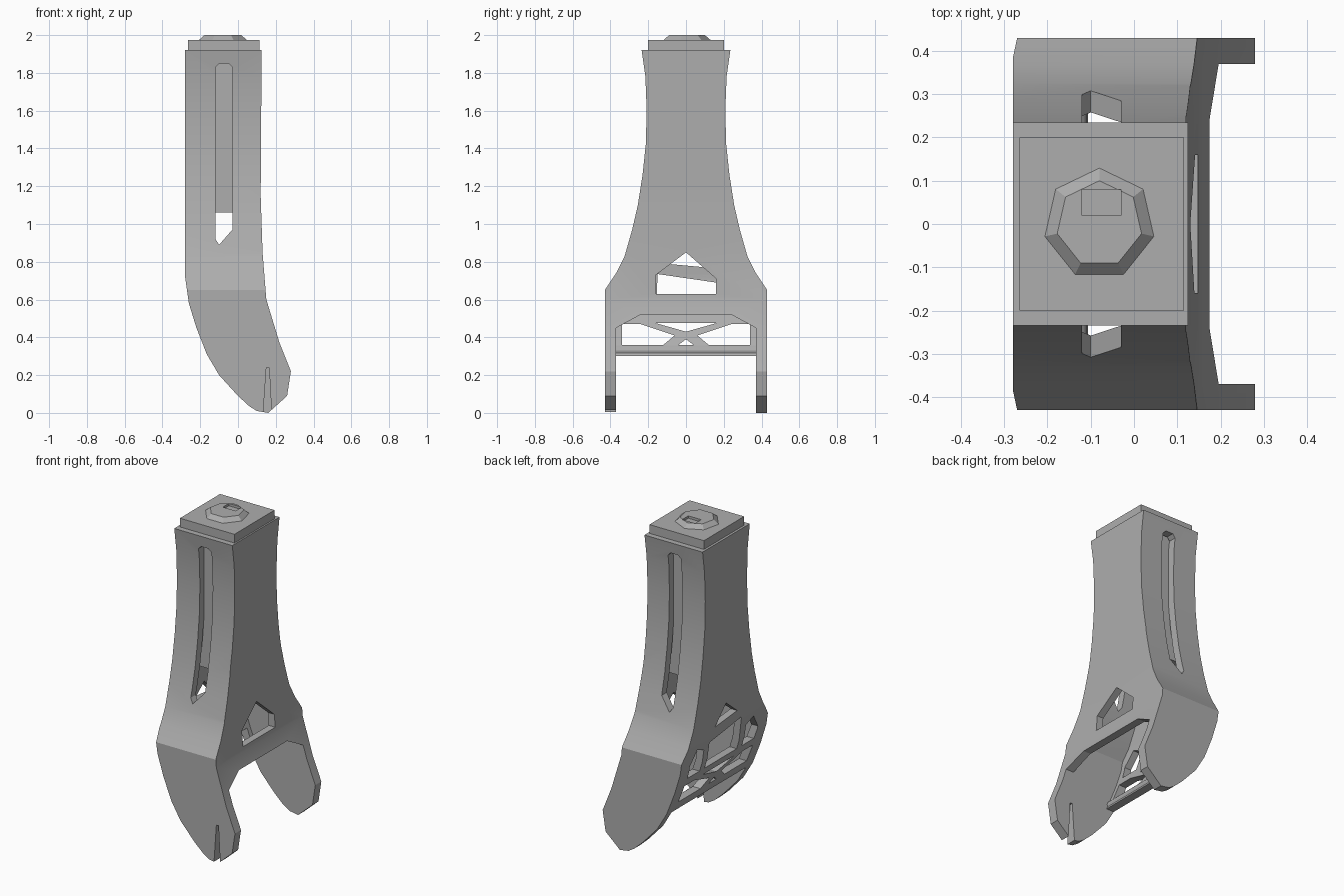
import bpy, bmesh, math
from mathutils import Vector

cube = bpy.data.objects.get("Cube")
if cube:
    bpy.data.objects.remove(cube)

grey = bpy.data.materials.new("plain grey")
grey.use_nodes = True
GREY = (0.42, 0.42, 0.42, 1)
grey.diffuse_color = GREY
grey.node_tree.nodes["Principled BSDF"].inputs["Base Color"].default_value = GREY


def make(name, bm):
    bmesh.ops.recalc_face_normals(bm, faces=bm.faces)
    mesh = bpy.data.meshes.new(name)
    bm.to_mesh(mesh)
    bm.free()
    mesh.materials.append(grey)
    obj = bpy.data.objects.new(name, mesh)
    bpy.context.collection.objects.link(obj)
    return obj


def prism(name, points, axis, lo, hi):
    """Extrude a flat outline along x, y or z."""
    place = {"x": lambda a, b, t: (t, a, b),
             "y": lambda a, b, t: (a, t, b),
             "z": lambda a, b, t: (a, b, t)}[axis]
    bm = bmesh.new()
    face = bm.faces.new([bm.verts.new(place(a, b, lo)) for a, b in points])
    out = bmesh.ops.extrude_face_region(bm, geom=[face])
    verts = [g for g in out["geom"] if isinstance(g, bmesh.types.BMVert)]
    bmesh.ops.translate(bm, verts=verts, vec=Vector(place(0, 0, hi - lo)))
    return make(name, bm)


def box(name, x, y, z):
    return prism(name, [(x[0], y[0]), (x[1], y[0]), (x[1], y[1]), (x[0], y[1])], "z", *z)


def combine(target, other, operation="DIFFERENCE"):
    mod = target.modifiers.new(operation.lower(), "BOOLEAN")
    mod.operation, mod.object, mod.solver = operation, other, "EXACT"
    bpy.context.view_layer.objects.active = target
    bpy.ops.object.modifier_apply(modifier=mod.name)
    bpy.data.objects.remove(other)


def mirrored(half):
    return half + [(-a, b) for a, b in reversed(half)]


# Side outline: straight column sweeping into an offset rounded foot
back_edge = [(-.28, 1.92), (-.28, .72), (-.26, .58), (-.22, .45), (-.165, .31)]
foot = [(-.10, .2), (0, .09), (.06, .035), (.1, .01), (.16, 0), (.26, .09), (.28, .22)]
front_edge = [(.22, .37), (.15, .6), (.13, .85), (.12, 1.15), (.125, 1.92)]
body = prism("flared_fork_body", back_edge + foot + front_edge, "y", -.6, .6)

# Flared outline seen along x
flare = [(.235, 1.92), (.215, 1.78), (.208, 1.6), (.213, 1.42), (.23, 1.26),
         (.255, 1.1), (.285, .97), (.325, .83), (.37, .74), (.43, .65)]
combine(body, prism("flare_cutter", mirrored([(.43, -.05)] + flare[::-1]), "x", -.6, .6), "INTERSECT")

# Hollow interior
inner = prism("inner_cutter",
              [(-.235, 1.88), (-.235, .72), (-.215, .59), (-.175, .47), (-.115, .32),
               (-.06, .2), (.2, .2), (.105, .6), (.085, .85), (.075, 1.15), (.075, 1.88)],
              "y", -.6, .6)
inner_flare = [(y - .05, z) for y, z in flare[:-1]] + [(.37, .65)]
combine(inner, prism("inner_flare", mirrored([(.37, -.1)] + inner_flare[::-1]), "x", -.6, .6), "INTERSECT")
combine(body, inner)

# Open space between the two legs
combine(body, box("leg_gap", (-.6, .6), (-.37, .37), (-.2, .3)))
combine(body, prism("front_gap", mirrored([(.37, .1), (.37, .45), (.24, .52)]), "x", -.08, .6))

# Long slots through both flared walls
slot = [(-.12, .92), (-.10, .89), (-.03, .97), (-.03, 1.83), (-.05, 1.85), (-.10, 1.85), (-.12, 1.83)]
combine(body, prism("slot_cutter", slot, "y", -.6, .6))

# Triangular window in the +x wall
combine(body, prism("window_cutter", [(-.16, .63), (.16, .63), (.16, .71), (0, .85), (-.16, .73)], "x", 0, .6))

# Truss openings in the curved wall
truss = [[(-.11, .79), (.11, .77), (0, .88)],
         [(-.16, .52), (.16, .52), (.16, .69), (-.15, .735)],
         [(-.04, .36), (.04, .36), (0, .39)],
         [(-.16, .475), (.16, .475), (0, .43)]]
for s in (-1, 1):
    truss.append([(s * .21, .52), (s * .33, .52), (s * .34, .6), (s * .28, .69), (s * .21, .66)])
    truss.append([(s * .34, .36), (s * .34, .47), (s * .24, .47), (s * .06, .41), (s * .12, .36)])
for points in truss:
    combine(body, prism("truss_cutter", points, "x", -.6, -.06))

# Narrow notch in the -y foot
combine(body, prism("notch_cutter", [(.13, -.05), (.18, -.05), (.165, .24), (.15, .24)], "y", -.6, -.3))

# Core behind the slots
core = box("inner_core", (-.2, .05), (-.165, .165), (1.06, 1.9))

# Round cross tube between the feet
tube = prism("cross_tube", [(-.14 + .03 * math.cos(i * math.pi / 6), .33 + .03 * math.sin(i * math.pi / 6))
                            for i in range(12)], "y", -.375, .375)

# Square cap with a low faceted hub
cap = box("top_cap", (-.265, .115), (-.2, .2), (1.91, 1.975))
bm = bmesh.new()
bmesh.ops.create_cone(bm, cap_ends=True, segments=7, radius1=.135, radius2=.1, depth=.03)
bmesh.ops.translate(bm, verts=bm.verts, vec=(-.08, 0, 1.985))
hub = make("top_hub", bm)
combine(hub, box("hub_pocket", (-.12, -.03), (.02, .08), (1.985, 2.1)))

for obj in (body, tube):
    bpy.ops.object.select_all(action="DESELECT")
    obj.select_set(True)
    bpy.context.view_layer.objects.active = obj
    bpy.ops.object.shade_smooth_by_angle(angle=math.radians(25))
